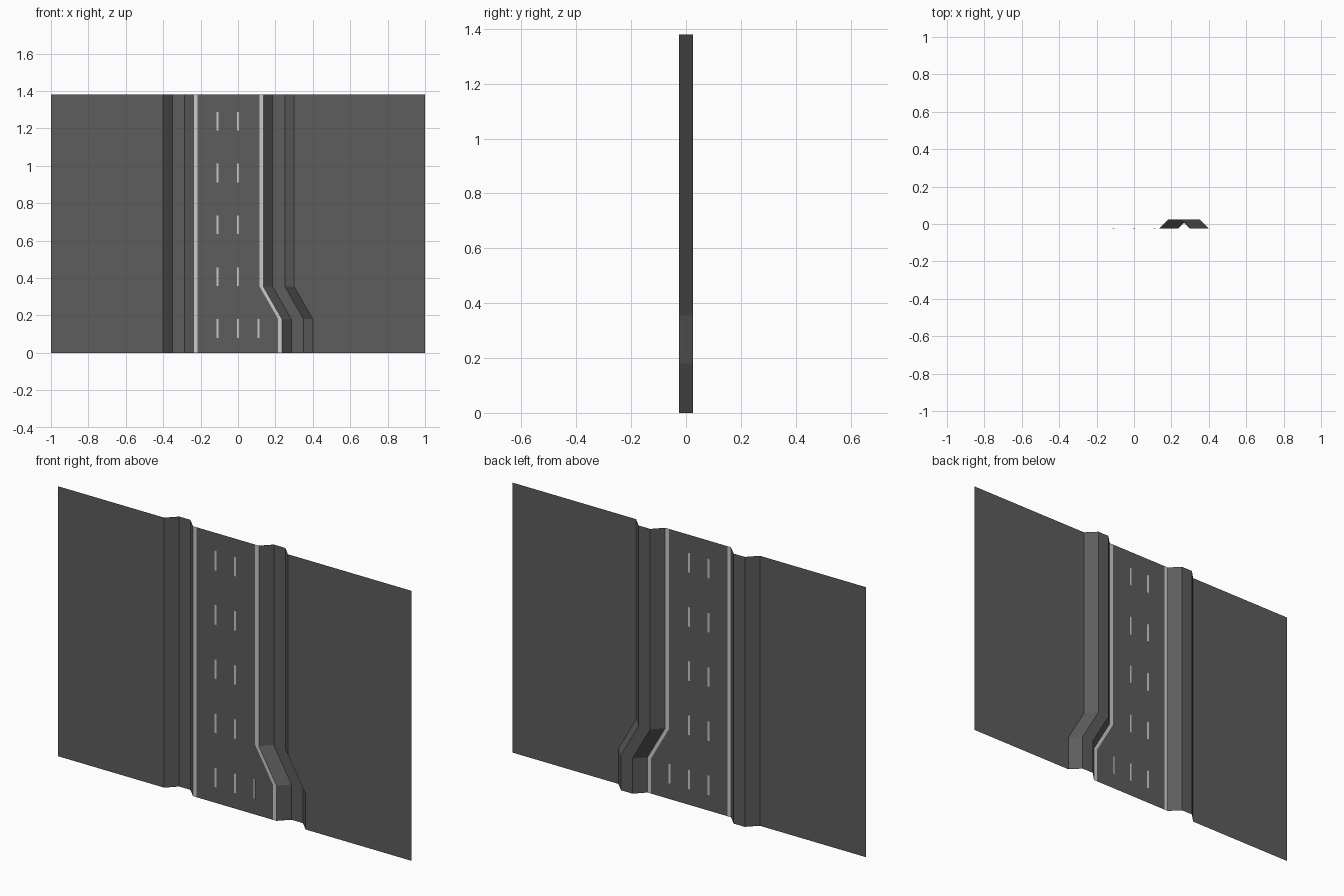
import bpy, bmesh

if "Cube" in bpy.data.objects:
    bpy.data.objects.remove(bpy.data.objects["Cube"])

H = 1.38
LOW, HIGH = -0.025, 0.025
SHIFT = 0.1                                   # sideways jog of the right edge at the bottom
STATIONS = [(0, SHIFT), (0.18, SHIFT), (0.355, 0), (H, 0)]


def material(name, v):
    m = bpy.data.materials.new(name)
    m.diffuse_color = (v, v, v, 1)
    m.use_nodes = True
    m.node_tree.nodes["Principled BSDF"].inputs["Base Color"].default_value = m.diffuse_color
    return m


asphalt = material("asphalt", 0.11)
paint = material("paint", 0.8)


def finish(name, bm, mat):
    me = bpy.data.meshes.new(name)
    bm.to_mesh(me)
    bm.free()
    me.materials.append(mat)
    ob = bpy.data.objects.new(name, me)
    bpy.context.collection.objects.link(ob)


def loft(name, profile, mat):
    """Sheet from (x, y, follows_jog) points swept up through the stations."""
    bm = bmesh.new()
    rows = [[bm.verts.new((x + s * j, y, z)) for x, y, j in profile]
            for z, s in STATIONS]
    for a, b in zip(rows, rows[1:]):
        for i in range(len(profile) - 1):
            bm.faces.new((a[i], a[i + 1], b[i + 1], b[i]))
    finish(name, bm, mat)


# flat ground, sunken channels, edge lines and carriageway share their borders
loft("left_ground", [(-1, LOW, 0), (-0.40, LOW, 0)], asphalt)
loft("left_channel", [(-0.40, LOW, 0), (-0.35, HIGH, 0), (-0.287, HIGH, 0), (-0.237, LOW, 0)], asphalt)
loft("left_edge_line", [(-0.237, LOW, 0), (-0.216, LOW, 0)], paint)
loft("carriageway", [(-0.216, LOW, 0), (0.115, LOW, 1)], asphalt)
loft("right_edge_line", [(0.115, LOW, 1), (0.135, LOW, 1)], paint)
loft("right_channel", [(0.135, LOW, 1), (0.185, HIGH, 1), (0.25, HIGH, 1), (0.30, LOW, 1)], asphalt)
loft("right_ground", [(0.30, LOW, 1), (1, LOW, 0)], asphalt)

# lane dashes, visible from both sides of the sheet
bm = bmesh.new()
spots = [(x, 0.13 + 0.277 * k) for x in (-0.11, 0) for k in range(5)] + [(0.11, 0.13)]
for x, z in spots:
    for v in bmesh.ops.create_cube(bm, size=1)["verts"]:
        v.co = (x + v.co.x * 0.011, LOW + v.co.y * 0.002, z + v.co.z * 0.1)
finish("lane_dashes", bm, paint)
